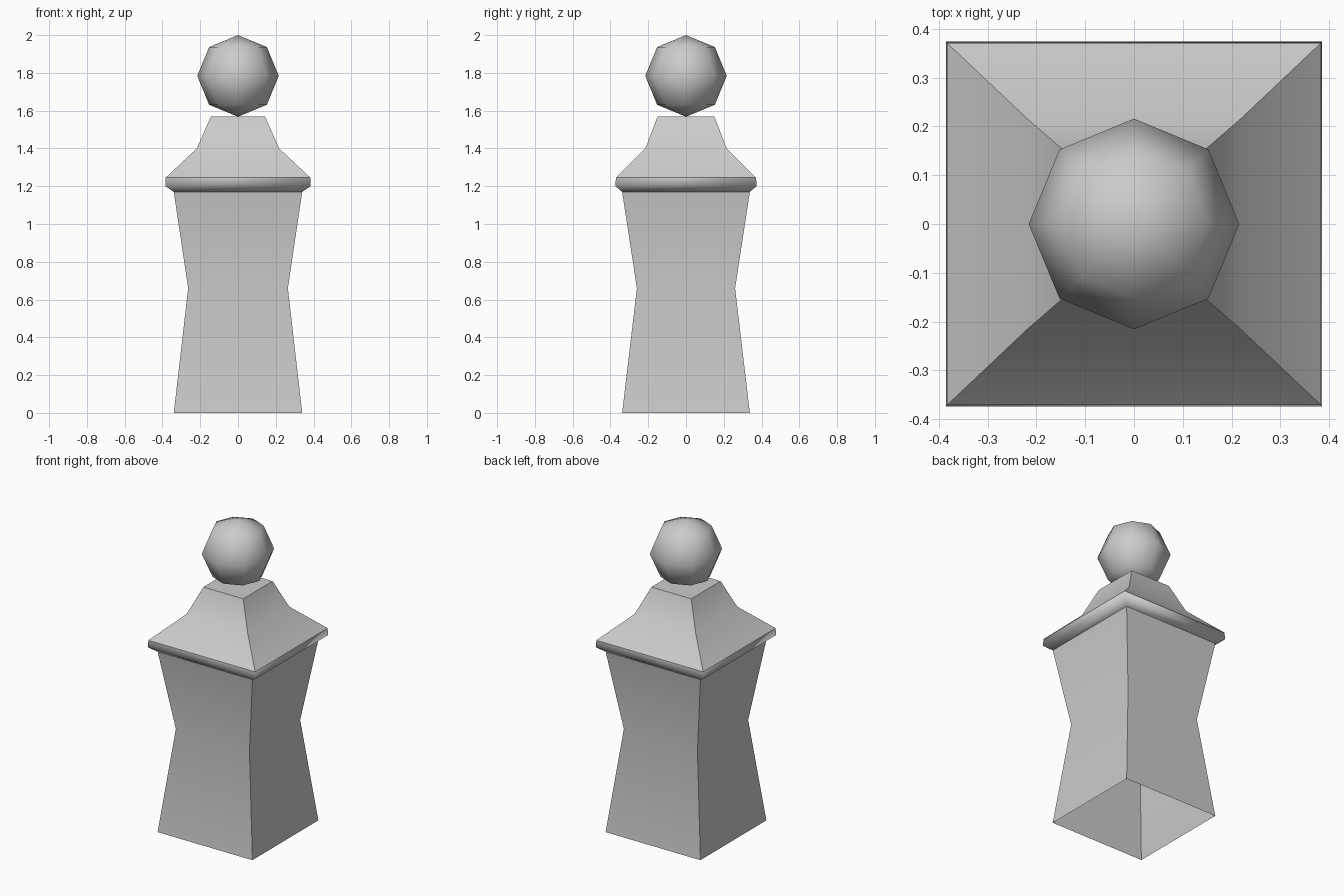
import bpy, bmesh

cube = bpy.data.objects.get("Cube")
if cube:
    bpy.data.objects.remove(cube, do_unlink=True)

stone = bpy.data.materials.new("grey stone")
stone.use_nodes = True
GREY = (0.6, 0.6, 0.6, 1)
stone.diffuse_color = GREY
stone.node_tree.nodes["Principled BSDF"].inputs["Base Color"].default_value = GREY


def finish(name, bm):
    mesh = bpy.data.meshes.new(name)
    bmesh.ops.recalc_face_normals(bm, faces=bm.faces)
    bm.to_mesh(mesh)
    bm.free()
    mesh.materials.append(stone)
    obj = bpy.data.objects.new(name, mesh)
    bpy.context.collection.objects.link(obj)
    return obj


def square_loft(name, rings, cap_top=False, soft_corners=False):
    """Stack of rectangular rings (half x, half y, z), smooth along its height."""
    bm = bmesh.new()
    loops = [[bm.verts.new((sx * hx, sy * hy, z))
              for sx, sy in ((-1, -1), (1, -1), (1, 1), (-1, 1))]
             for hx, hy, z in rings]
    for low, high in zip(loops, loops[1:]):
        for i in range(4):
            j = (i + 1) % 4
            bm.faces.new((low[i], low[j], high[j], high[i]))
            if not soft_corners:
                bm.edges.get((low[i], high[i])).smooth = False
    if cap_top:
        top = bm.faces.new(loops[-1])
        for edge in top.edges:
            edge.smooth = False
    for face in bm.faces:
        face.smooth = True
    return finish(name, bm)


# Waisted shaft, open underneath
square_loft("shaft", [(0.34, 0.338, 0), (0.264, 0.26, 0.66), (0.34, 0.338, 1.17)])

# Rounded lip between shaft and cap
square_loft("lip", [(0.34, 0.338, 1.17), (0.385, 0.374, 1.20), (0.383, 0.371, 1.245)],
            soft_corners=True)

# Flared cap with a flat top
square_loft("cap", [(0.383, 0.371, 1.245), (0.218, 0.215, 1.40), (0.143, 0.15, 1.57)],
            cap_top=True)

# Ball finial resting on the cap
bm = bmesh.new()
bmesh.ops.create_uvsphere(bm, u_segments=8, v_segments=4, radius=0.216)
bmesh.ops.translate(bm, verts=bm.verts, vec=(0, 0, 1.784))
for face in bm.faces:
    face.smooth = True
finish("ball_finial", bm)
